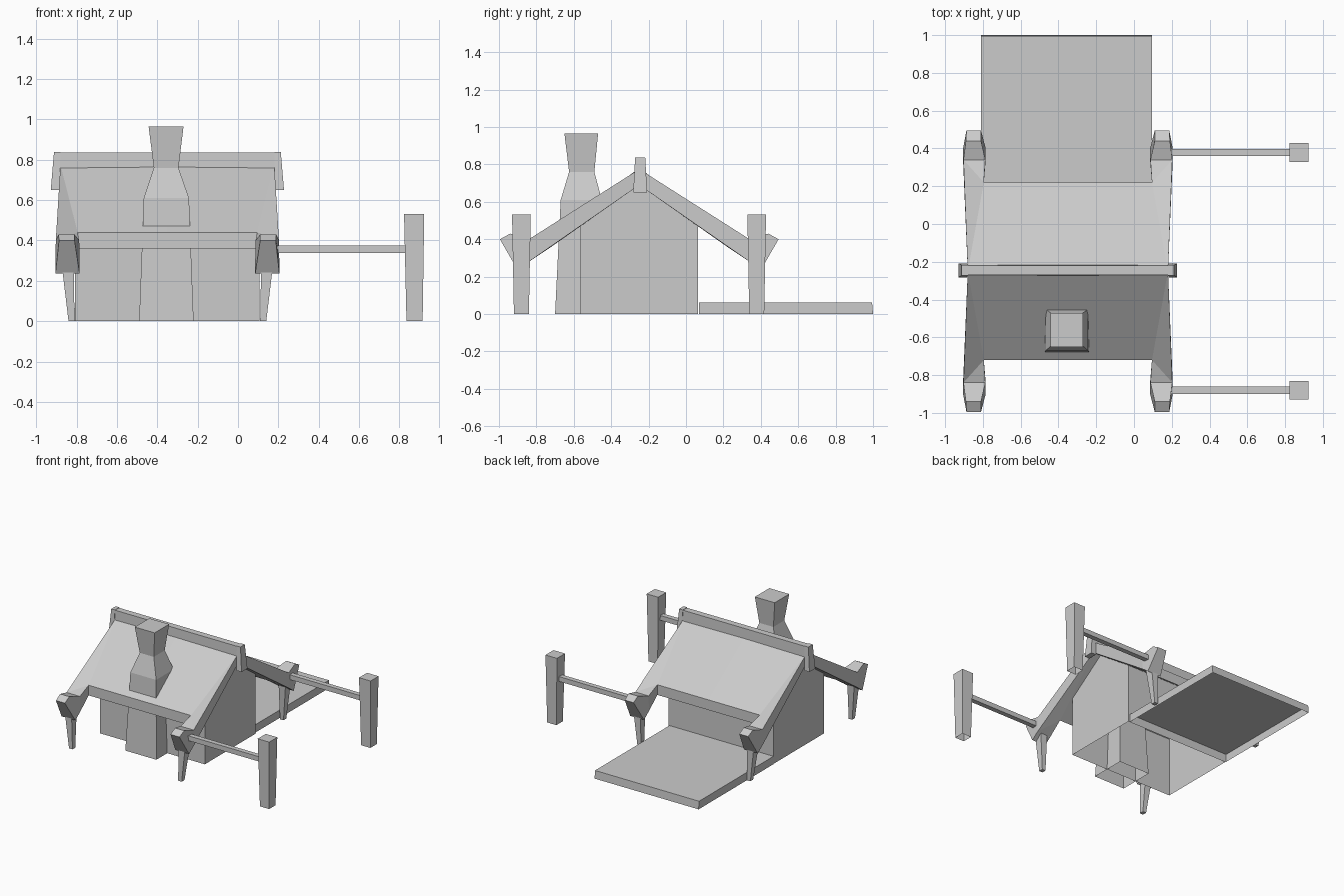
import bpy, bmesh

if "Cube" in bpy.data.objects:
    bpy.data.objects.remove(bpy.data.objects["Cube"])

CX, CY = -0.35, -0.25   # centre of the house


def make(name, verts, faces, loc=(0, 0, 0), mirror=None):
    """Mesh object with outward normals; optional mirroring about its origin."""
    me = bpy.data.meshes.new(name)
    me.from_pydata(verts, [], faces)
    bm = bmesh.new()
    bm.from_mesh(me)
    bmesh.ops.recalc_face_normals(bm, faces=bm.faces)
    bm.to_mesh(me)
    bm.free()
    ob = bpy.data.objects.new(name, me)
    ob.location = loc
    bpy.context.collection.objects.link(ob)
    if mirror:
        m = ob.modifiers.new("mirror", 'MIRROR')
        m.use_axis = mirror
        m.merge_threshold = 0.0005
    return ob


def stack(name, rings, bottom=True, top=True, **kw):
    """Four-sided loft through rectangles (x0, x1, y0, y1, z)."""
    verts, faces = [], []
    for x0, x1, y0, y1, z in rings:
        verts += [(x0, y0, z), (x1, y0, z), (x1, y1, z), (x0, y1, z)]
    for r in range(len(rings) - 1):
        for i in range(4):
            j = (i + 1) % 4
            faces.append((4*r + i, 4*r + j, 4*r + 4 + j, 4*r + 4 + i))
    n = len(verts)
    if bottom:
        faces.append((3, 2, 1, 0))
    if top:
        faces.append((n - 4, n - 3, n - 2, n - 1))
    return make(name, verts, faces, **kw)


# Roof: one quarter with its upturned corner arm, mirrored both ways
roof_verts = [
    (0, 0, .78), (.53, 0, .775), (.553, .59, .40), (.437, .59, .40),      # 0-3 top
    (.445, .47, .44), (0, .47, .44),                                      # 4-5 eave top
    (0, 0, .69), (.525, 0, .69), (.555, .59, .28), (.435, .59, .28),      # 6-9 underside
    (.445, .47, .36), (0, .47, .36),                                      # 10-11 eave bottom
    (.54, .69, .43), (.46, .69, .43), (.537, .745, .40), (.46, .745, .40),  # 12-15 arm tip
    (.555, .65, .235), (.435, .65, .235),                                 # 16-17 arm bottom
]
roof_faces = [
    (0, 1, 4, 5), (1, 2, 4), (2, 3, 4),
    (6, 11, 10, 7), (7, 10, 8), (8, 10, 9),
    (1, 7, 8, 2), (5, 4, 10, 11), (4, 3, 9, 10),
    (2, 12, 13, 3), (12, 14, 15, 13), (14, 16, 17, 15), (16, 8, 9, 17),
    (2, 8, 16, 14, 12), (3, 13, 15, 17, 9),
]
make("roof", roof_verts, roof_faces, loc=(CX, CY, 0), mirror=(True, True, False))

# Ridge beam with end caps hanging down
stack("ridge_beam", [(-.56, .56, -.028, .028, .74), (-.56, .56, -.025, .025, .835)],
      loc=(CX, CY + .005, 0))
stack("ridge_end_cap", [(.535, .578, -.037, .037, .65), (.53, .562, -.027, .027, .838)],
      loc=(CX, CY + .005, 0), mirror=(True, False, False))

# House walls with gables, open below and under the roof
wx, wy = .457, .315
side = [(-wy, 0), (wy, 0), (wy, .49), (0, .72), (-wy, .49)]
walls = [(s * wx, y, z) for s in (-1, 1) for y, z in side]
make("walls", walls, [(0, 1, 2, 3, 4), (9, 8, 7, 6, 5), (1, 6, 7, 2), (5, 0, 4, 9)],
     loc=(CX, CY, 0))

# Chimney rising through the roof
stack("chimney", [(-.49, -.22, -.70, -.42, 0), (-.467, -.243, -.67, -.45, .61),
                  (-.417, -.295, -.625, -.49, .76), (-.443, -.27, -.65, -.47, .965)],
      bottom=False)

# Tapered legs under the roof corners
stack("roof_leg", [(.46, .49, .615, .65, 0), (.465, .525, .59, .655, .29)],
      loc=(CX, CY, 0), mirror=(True, True, False))

# Floor platform behind the house
stack("platform", [(-.81, .095, .07, 1.0, 0), (-.81, .095, .07, .995, .062)], bottom=False)

# Fence posts and rails, front and back
for label, y in (("front", -.88), ("back", .378)):
    stack(label + "_post", [(.835, .915, y - .04, y + .04, 0),
                            (.823, .923, y - .05, y + .05, .532)], bottom=False)
    stack(label + "_rail", [(.15, .85, y - .019, y + .019, .338),
                            (.15, .85, y - .019, y + .019, .376)])
